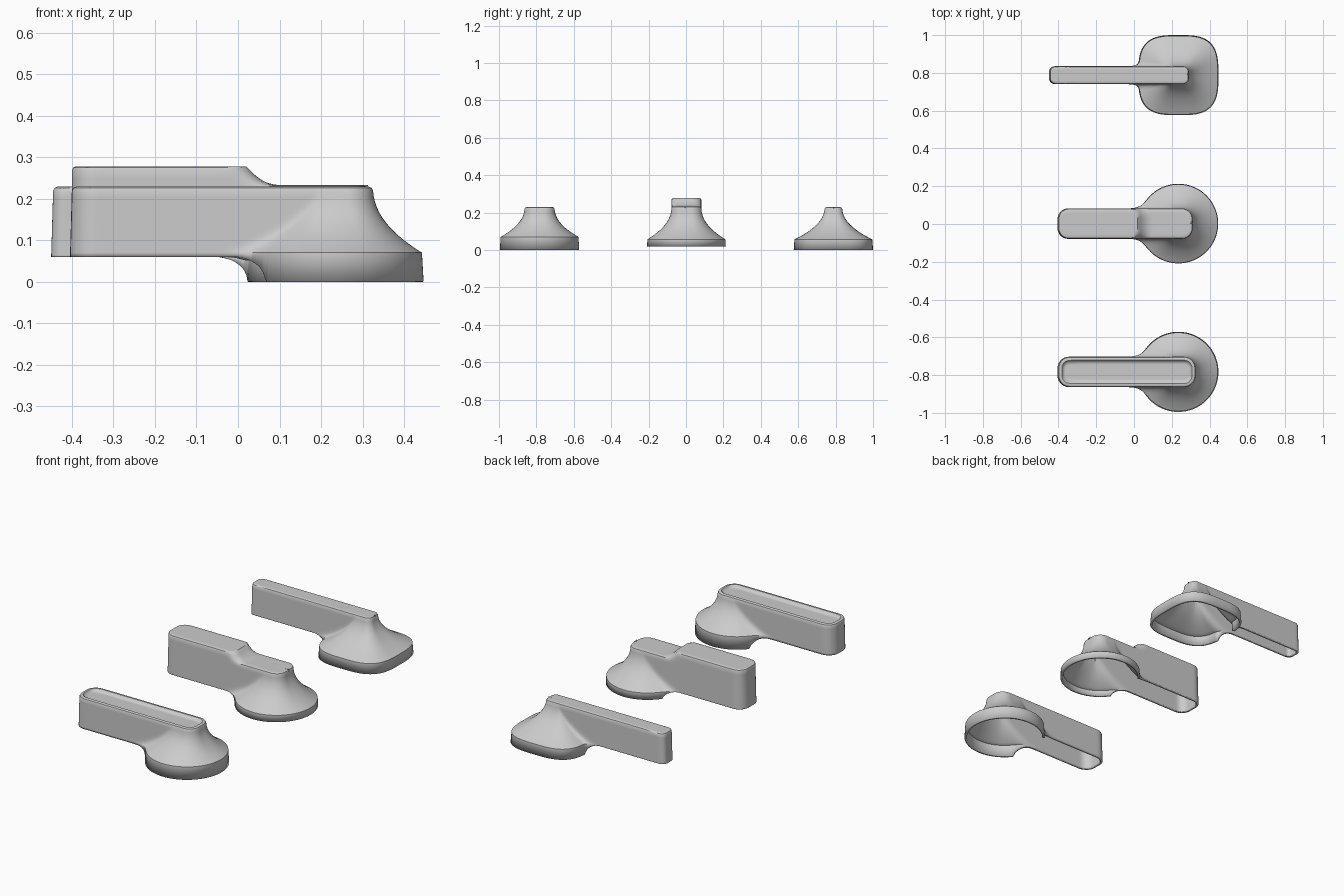
import bpy, bmesh, math

cube = bpy.data.objects.get("Cube")
if cube:
    bpy.data.objects.remove(cube, do_unlink=True)

grey = bpy.data.materials.new("light_grey")
grey.use_nodes = True
grey.diffuse_color = (0.6, 0.6, 0.6, 1)
grey.node_tree.nodes["Principled BSDF"].inputs["Base Color"].default_value = (0.6, 0.6, 0.6, 1)

CX = 0.235        # centre of every flared base
ARM_BOTTOM = 0.06


def polar_radius(angle, x0, x1, half, corner, inset=0.0):
    """Distance from the base centre to a rounded rectangle's edge."""
    mid, hx = (x0 + x1) / 2, (x1 - x0) / 2
    lo, hi = 0.0, 1.0
    for _ in range(30):
        r = (lo + hi) / 2
        qx = abs(CX + r * math.cos(angle) - mid) - hx + corner
        qy = abs(r * math.sin(angle)) - half + corner
        d = math.hypot(max(qx, 0), max(qy, 0)) + min(max(qx, qy), 0) - corner
        if d + inset > 0:
            hi = r
        else:
            lo = r
    return (lo + hi) / 2


def smooth_max(a, b, k):
    if k <= 0:
        return max(a, b)
    h = max(k - abs(a - b), 0) / k
    return max(a, b) + h * h * k / 4


def column_angles(x0, half, corner):
    """Angles that sample the base evenly and the arm along its edge."""
    found = [math.pi * i / 64 for i in range(65)]
    for i in range(41):
        x = x0 + corner + (CX - x0 - corner) * i / 40
        found.append(math.atan2(half, x - CX))
    for i in range(8):
        a = math.pi / 2 * i / 7
        found.append(math.atan2(half - corner + corner * math.cos(a),
                                x0 + corner - corner * math.sin(a) - CX))
    kept = []
    for a in sorted(found):
        if not kept or a - kept[-1] > 0.0015:
            kept.append(a)
    kept[-1] = math.pi
    return kept


def build_handle(name, y, x0, x1, half, corner, power, rim, base_z, notch, top, rings):
    upper = column_angles(x0, half, corner)
    m = len(upper) - 1
    angles = upper + [-a for a in upper[-2:0:-1]]
    n = len(angles)
    flare_top = 0.23
    bm = bmesh.new()

    def section(a, arm, stub, z):
        """Outline radius at a height: arm joined to the flaring base."""
        t = min(max((z - rim) / (flare_top - rim), 0), 1)
        s = (1 - t) ** 2.2
        disc = 0.208 / (abs(math.cos(a)) ** power + abs(math.sin(a)) ** power) ** (1 / power)
        disc *= 1 + 0.02 * max(0, 1 - z / rim)
        arm *= 1 + 0.01 * max(0, 1 - z / flare_top)
        return smooth_max(arm, stub + (disc - stub) * s, 0.09 * s)

    def bottom(x):
        u = min(max((x - notch + 0.08) / 0.08, 0), 1)
        return base_z + (ARM_BOTTOM - base_z) * math.sqrt(1 - u * u)

    # Outer wall, one column of heights per angle
    steps = 14
    columns = []
    for a in angles:
        arm = polar_radius(a, x0, x1, half, corner)
        stub = polar_radius(a, 2 * CX - x1, x1, half, corner)
        foot = section(a, arm, stub, base_z)
        zb = bottom(CX + foot * math.cos(a))
        zr = max(rim, zb + 0.004)
        zt = top(CX + arm * math.cos(a), arm * math.sin(a)) + rings[0][1]
        heights = [zb] + [zr + (zt - zr) * (i / steps) ** 1.3 for i in range(steps + 1)]
        column = []
        for z in heights:
            r = section(a, arm, stub, z)
            column.append(bm.verts.new((CX + r * math.cos(a), y + r * math.sin(a), z)))
        columns.append(column)
    loops = [list(row) for row in zip(*columns)]

    # Rounded top edge and any recess, as inset rings
    for inset, drop in rings[1:]:
        loop = []
        for a in angles:
            r = polar_radius(a, x0, x1, half, corner, inset)
            px, py = CX + r * math.cos(a), r * math.sin(a)
            loop.append(bm.verts.new((px, y + py, top(px, py) + drop)))
        loops.append(loop)
    for low, high in zip(loops, loops[1:]):
        for i in range(n):
            j = (i + 1) % n
            bm.faces.new((low[i], low[j], high[j], high[i]))

    # Top surface, strips running across the arm
    across = 10
    last, drop = loops[-1], rings[-1][1]
    strips = []
    for i in range(m + 1):
        p, q = last[i], last[-i % n]
        row = [p] * (across + 1)
        if p is not q:
            for k in range(1, across):
                co = p.co.lerp(q.co, k / across)
                row[k] = bm.verts.new((co.x, co.y, top(co.x, co.y - y) + drop))
            row[across] = q
        strips.append(row)
    for ra, rb in zip(strips, strips[1:]):
        for k in range(across):
            quad = list(dict.fromkeys((ra[k], rb[k], rb[k + 1], ra[k + 1])))
            if len(quad) > 2:
                bm.faces.new(quad)

    mesh = bpy.data.meshes.new(name)
    bm.to_mesh(mesh)
    bm.free()
    mesh.materials.append(grey)
    obj = bpy.data.objects.new(name, mesh)
    bpy.context.collection.objects.link(obj)

    # Hollow shell, open underneath
    shell = obj.modifiers.new("shell", 'SOLIDIFY')
    shell.thickness = 0.013
    shell.offset = -1
    bpy.ops.object.select_all(action='DESELECT')
    obj.select_set(True)
    bpy.context.view_layer.objects.active = obj
    bpy.ops.object.shade_smooth_by_angle(angle=math.radians(40))


def flat_top(x, py):
    return 0.229


def stepped_top(x, py):
    """Raised grip that sweeps down to the lower pad with round corners."""
    r = 0.045
    over = min(max(abs(py) - 0.08 + r, 0), r)
    shift = r - math.sqrt(r * r - over * over)
    t = min(max((x + shift - 0.022) / 0.085, 0), 1)
    return 0.233 + 0.045 * (1 - t) ** 2.5


edge = [(0, -0.010), (0.003, -0.003), (0.010, 0)]
recess = [(0.018, 0), (0.021, -0.003), (0.026, -0.010), (0.034, -0.014)]

build_handle("grooved_handle", -0.783, -0.40, 0.325, 0.08, 0.06, 2, 0.07, 0.0, 0.065,
             flat_top, edge + recess)
build_handle("stepped_handle", 0.002, -0.40, 0.31, 0.08, 0.055, 2, 0.057, 0.02, 0.06,
             stepped_top, edge)
build_handle("slim_handle", 0.788, -0.445, 0.29, 0.047, 0.03, 3.2, 0.057, 0.0, 0.022,
             flat_top, edge)
